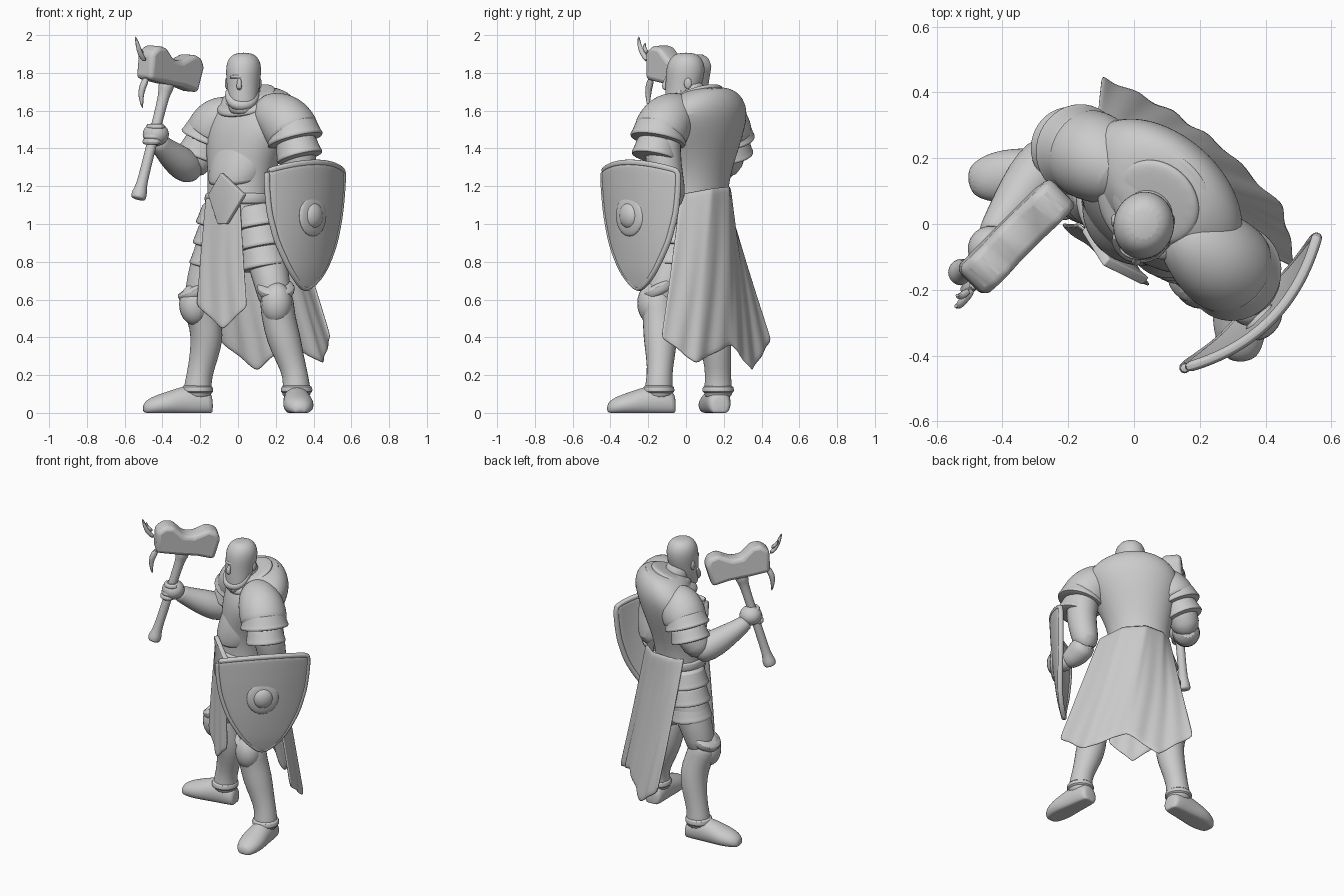
import bpy, bmesh, math
from mathutils import Vector as V, Matrix

if "Cube" in bpy.data.objects:
    bpy.data.objects.remove(bpy.data.objects["Cube"])

mat = bpy.data.materials.new("stone grey")
mat.use_nodes = True
mat.diffuse_color = (0.6, 0.6, 0.6, 1)
mat.node_tree.nodes["Principled BSDF"].inputs["Base Color"].default_value = (0.6, 0.6, 0.6, 1)

YAW = math.radians(-42)                      # the body is turned to its right
LEFT = V((math.cos(YAW), math.sin(YAW), 0))
FRONT = V((math.sin(YAW), -math.cos(YAW), 0))
UP = V((0, 0, 1))


def finish(name, bm, subsurf=0, thick=0, bevel=0):
    bmesh.ops.recalc_face_normals(bm, faces=bm.faces)
    me = bpy.data.meshes.new(name)
    bm.to_mesh(me)
    bm.free()
    me.materials.append(mat)
    ob = bpy.data.objects.new(name, me)
    bpy.context.collection.objects.link(ob)
    if thick:
        m = ob.modifiers.new("thickness", 'SOLIDIFY')
        m.thickness, m.offset = thick, 0
    if bevel:
        m = ob.modifiers.new("bevel", 'BEVEL')
        m.width, m.segments = bevel, 3
    if subsurf:
        m = ob.modifiers.new("smooth", 'SUBSURF')
        m.levels = m.render_levels = subsurf
    bpy.ops.object.select_all(action='DESELECT')
    ob.select_set(True)
    bpy.context.view_layer.objects.active = ob
    bpy.ops.object.shade_smooth_by_angle(angle=math.radians(40))
    return ob


def skin(name, rings, subsurf=2, **kw):
    """Closed surface through rings of equal length."""
    bm = bmesh.new()
    vs = [[bm.verts.new(p) for p in r] for r in rings]
    n = len(vs[0])
    for a, b in zip(vs, vs[1:]):
        for i in range(n):
            bm.faces.new((a[i], a[(i + 1) % n], b[(i + 1) % n], b[i]))
    bm.faces.new(vs[0])
    bm.faces.new(vs[-1])
    return finish(name, bm, subsurf, **kw)


def circle(n=16):
    return [(math.cos(2 * math.pi * i / n), math.sin(2 * math.pi * i / n)) for i in range(n)]


def tube(name, pts, n=14, subsurf=1):
    """Limb along points (x, y, z, radius)."""
    P = [V(p[:3]) for p in pts]
    T = [(P[min(i + 1, len(P) - 1)] - P[max(i - 1, 0)]).normalized() for i in range(len(P))]
    q, rings = UP.rotation_difference(T[0]), []
    for i, p in enumerate(P):
        if i:
            q = T[i - 1].rotation_difference(T[i]) @ q
        rings.append([p + q @ V((c * pts[i][3], s * pts[i][3], 0)) for c, s in circle(n)])
    return skin(name, rings, subsurf)


def loft(name, rows, yaw=YAW, tilt=0):
    """Stacked ovals (x, y, z, half width, half depth); tilt lowers the front."""
    l, f = V((math.cos(yaw), math.sin(yaw), 0)), V((math.sin(yaw), -math.cos(yaw), 0))
    return skin(name, [[V(r[:3]) + l * c * r[3] + f * s * r[4] - UP * tilt * s * r[4]
                        for c, s in circle()] for r in rows])


def ball(name, pos, size, yaw=0):
    bm = bmesh.new()
    bmesh.ops.create_uvsphere(bm, u_segments=20, v_segments=12, radius=1)
    bm.transform(Matrix.Translation(pos) @ Matrix.Rotation(yaw, 4, 'Z') @ Matrix.Diagonal((*size, 1)))
    return finish(name, bm)


def bands(name, p0, p1, r0, r1, n):
    """Overlapping flared armour plates between two points."""
    p0, p1 = V(p0), V(p1)
    for i in range(n):
        a, b = p0.lerp(p1, i / n), p0.lerp(p1, (i + 1.15) / n)
        r = r0 + (r1 - r0) * i / max(n - 1, 1)
        tube(f"{name}_{i + 1}", [(*a, r * .8), (*a.lerp(b, .1), r * .92), (*a.lerp(b, .75), r),
                                 (*a.lerp(b, .82), r * 1.05), (*a.lerp(b, .98), r * 1.05), (*b, r * .85)], 20)


def along(poly, t):
    x = t * (len(poly) - 1)
    i = min(int(x), len(poly) - 2)
    return V(poly[i]).lerp(V(poly[i + 1]), x - i)


def sheet(name, top, hem, fold, thick, nu=36, nv=14):
    """Hanging cloth between a top line and a hem, with folds growing downward."""
    bm = bmesh.new()
    g = [[bm.verts.new(along(top, u / nu).lerp(along(hem, u / nu), v / nv)
                       + FRONT * fold * (v / nv) * math.sin(u * 1.15 + .8 * math.sin(v * .3)))
          for u in range(nu + 1)] for v in range(nv + 1)]
    for v in range(nv):
        for u in range(nu):
            bm.faces.new((g[v][u], g[v][u + 1], g[v + 1][u + 1], g[v + 1][u]))
    return finish(name, bm, 1, thick)


# torso with broad hunched shoulders, belt and collar
loft("torso", [(.03, .06, .86, .12, .1), (.02, .06, .94, .18, .14), (0, .05, 1.05, .19, .155),
               (.01, .06, 1.2, .185, .155), (.03, .075, 1.33, .215, .175), (.06, .08, 1.45, .265, .195),
               (.087, .082, 1.56, .305, .2), (.09, .095, 1.64, .26, .17), (.085, .1, 1.69, .19, .135),
               (.075, .09, 1.71, .11, .09)], tilt=.22)
loft("belt", [(.005, .055, z, a, a - .03) for z, a in ((1.1, .18), (1.11, .2), (1.16, .2), (1.17, .18))])
for k, (r, z) in enumerate(((.185, 1.645), (.14, 1.675))):
    loft(f"collar_roll_{k + 1}", [(.065, .065, z + dz, r * s, r * s * .85) for dz, s in
                                  ((-.03, .85), (-.015, 1.05), (.015, 1.05), (.03, .85))], tilt=.4)
loft("chest_plate", [(-.005 + .03 * k, .03 + .02 * k, 1.22 + .1 * k, .155 + w, .145 + w) for k, w in
                     ((0, -.01), (.1, .01), (1, .035), (2, .04), (2.7, .035), (3, 0))], tilt=.15)

# head looking ahead, with a short square beard
face = math.radians(-12)
tube("neck", [(.06, .06, 1.6, .08), (.045, .03, 1.68, .08), (.035, .01, 1.76, .075)])
loft("head", [(.02, -.055, 1.58, .045, .04), (.022, -.05, 1.595, .072, .06), (.025, -.03, 1.66, .084, .083),
              (.028, -.01, 1.74, .088, .1), (.03, -.002, 1.82, .098, .108), (.03, 0, 1.875, .085, .09),
              (.03, 0, 1.908, .045, .05)], face)
tube("beard", [(-.055, -.03, 1.72, .012), (-.05, -.06, 1.66, .024), (-.02, -.088, 1.63, .03), (.02, -.095, 1.625, .03),
               (.06, -.085, 1.63, .03), (.09, -.055, 1.66, .024), (.105, -.02, 1.72, .012)], 10)
tube("nose", [(.008, -.1, 1.775, .01), (.006, -.113, 1.74, .014), (.006, -.116, 1.725, .016), (.008, -.1, 1.71, .01)], 10)
tube("brow", [(-.045, -.07, 1.775, .008), (-.02, -.095, 1.782, .011), (.01, -.102, 1.778, .01),
              (.045, -.093, 1.782, .011), (.08, -.07, 1.775, .008)], 8)
for side, x in (("right", -.06), ("left", .115)):
    ball(f"{side}_ear", (x, .01, 1.745), (.01, .02, .03))

# right arm, raised
tube("right_upper_arm", [(-.12, .21, 1.56, .1), (-.18, .23, 1.42, .098), (-.23, .22, 1.33, .095), (-.26, .18, 1.29, .08)])
tube("right_forearm", [(-.23, .24, 1.28, .05), (-.255, .2, 1.29, .088), (-.31, .13, 1.33, .09),
                       (-.37, .05, 1.38, .07), (-.42, -.02, 1.43, .052), (-.43, -.04, 1.45, .05)])
ball("right_hand", (-.435, -.075, 1.475), (.07, .07, .062), -.8)
H0, H1 = V((-.53, -.15, 1.13)), V((-.36, -.04, 1.81))
HD = (H1 - H0).normalized()
for i in range(4):
    p = H0 + HD * (.32 + .027 * i)
    q = [p + V((math.cos(a), math.sin(a), 0)) * .042 for a in (2.6, 3.5, 4.4, 5.3, 6.2)]
    tube(f"right_finger_{i + 1}", [(*v, .018) for v in q], 8)
tube("right_shoulder_cap", [(-.01, .13, 1.575, .07), (-.045, .155, 1.575, .115), (-.105, .195, 1.545, .138),
                            (-.15, .22, 1.475, .14), (-.155, .22, 1.46, .12)], 20, 2)
bands("right_arm_plate", (-.135, .215, 1.53), (-.2, .235, 1.37), .136, .118, 2)

# left arm, behind the shield
tube("left_upper_arm", [(.28, -.12, 1.55, .11), (.32, -.13, 1.38, .1), (.33, -.1, 1.24, .09),
                        (.32, -.08, 1.14, .085), (.31, -.1, 1.09, .06)])
tube("left_forearm", [(.33, -.06, 1.12, .06), (.32, -.11, 1.1, .085), (.33, -.19, 1.06, .07), (.36, -.24, 1.04, .05)])
ball("left_hand", (.35, -.25, 1.05), (.06, .06, .055))
tube("left_shoulder_cap", [(.12, .01, 1.59, .07), (.165, -.03, 1.59, .118), (.24, -.095, 1.56, .146),
                           (.295, -.14, 1.48, .15), (.3, -.145, 1.465, .13)], 20, 2)
bands("left_arm_plate", (.28, -.13, 1.54), (.325, -.165, 1.36), .145, .12, 2)

# legs: thigh, greave, knee guard, layered hip plates
LEGS = {
    "right": dict(
        thigh=[(-.05, .11, 1.0, .11), (-.1, .12, .9, .125), (-.15, .13, .77, .11), (-.19, .12, .65, .095), (-.2, .12, .56, .085)],
        shin=[(-.225, .11, .65, .075), (-.215, .115, .59, .095), (-.185, .13, .51, .087), (-.16, .15, .41, .092),
              (-.18, .165, .3, .078), (-.205, .17, .2, .068), (-.215, .17, .12, .078), (-.215, .17, .07, .078)],
        knee=(-.23, .09, .575), heel=(-.135, .18), toe=(-.505, .13), hip=((-.07, .11, 1.1), (-.13, .125, .78))),
    "left": dict(
        thigh=[(.1, .0, 1.0, .11), (.14, -.02, .9, .12), (.16, -.07, .77, .105), (.19, -.12, .65, .095), (.2, -.13, .56, .085)],
        shin=[(.2, -.15, .66, .075), (.205, -.15, .59, .095), (.215, -.14, .5, .09), (.24, -.135, .4, .094),
              (.275, -.135, .29, .077), (.305, -.14, .2, .067), (.31, -.145, .12, .078), (.31, -.145, .07, .078)],
        knee=(.205, -.18, .58), heel=(.3, -.055), toe=(.33, -.42), hip=((.09, -.02, 1.1), (.145, -.055, .78))),
}
FOOT = ((0, .04, .08), (.04, .062, .12), (.25, .07, .15), (.45, .075, .14), (.68, .085, .11), (.88, .07, .085), (1, .035, .05))
for side, d in LEGS.items():
    tube(f"{side}_thigh", d["thigh"])
    tube(f"{side}_greave", d["shin"])
    k = V(d["knee"])
    out = (V((*d["toe"], 0)) - V((*d["heel"], 0))).normalized()
    ball(f"{side}_knee_guard", k, (.082, .078, .11))
    c = V(d["shin"][0][:3])
    tube(f"{side}_knee_cuff", [(*(c + UP * z + out * z * .5), r) for z, r in
                               ((-.04, .085), (-.02, .1), (.01, .104), (.025, .09))], 18)
    a = V(d["shin"][-2][:3])
    tube(f"{side}_ankle_rim", [(*(a + UP * z), r) for z, r in ((-.02, .07), (-.01, .088), (.02, .084), (.03, .065))], 18)
    bands(f"{side}_hip_plate", *d["hip"], .13, .125, 3)
    heel, toe = V((*d["heel"], 0)), V((*d["toe"], 0))
    w = out.cross(UP)
    skin(f"{side}_boot", [[heel.lerp(toe, t) + w * c * hw + UP * max(0, h * (.4 + .6 * s)) for c, s in circle()]
                          for t, hw, h in FOOT])

# cloth: back skirt, front panel and its diamond plate
sheet("back_skirt", [(-.12, .19, 1.2), (-.04, .23, 1.2), (.09, .225, 1.2), (.2, .135, 1.19), (.25, -.03, 1.16)],
      [(-.1, .45, .38), (.1, .35, .22), (.26, .24, .36), (.45, .05, .26), (.49, -.13, .4)], .006, .014)
sheet("front_panel", [(-.17, .0, 1.14), (-.08, -.08, 1.14), (.01, -.13, 1.14)],
      [(-.22, .0, .57), (-.08, -.11, .44), (.045, -.19, .56)], .004, .012, 16)
bm = bmesh.new()
mid = V((-.075, -.105, 1.135))
bm.faces.new([bm.verts.new(mid + LEFT * u + UP * w + FRONT * (.015 - abs(u) * .3))
              for u, w in ((0, .135), (.13, .02), (.03, -.135), (-.03, -.135), (-.12, .02))])
finish("diamond_plate", bm, 0, .03, .006)

# hammer: handle, two lobed head and tied wisps
at = lambda t, r: (*H0.lerp(H1, t), r)
tube("hammer_handle", [at(0, .03), at(.01, .042), at(.06, .042), at(.1, .028), at(.3, .028), at(.6, .028),
                       at(.83, .03), at(.85, .042), at(.9, .042), at(1, .04)])
A = V((.69, .69, -.14)).normalized()
U = (HD - A * HD.dot(A)).normalized()
W = A.cross(U)
side_shape = ((-.19, -.07), (-.06, -.075), (.07, -.075), (.18, -.09), (.2, .05), (.175, .095), (.115, .11), (.03, .06),
              (-.03, .06), (-.1, .115), (-.16, .115), (-.205, .07))
skin("hammer_head", [[H1 + A * a + U * h + W * s for a, h in side_shape] for s in (-.06, .06)], 0, bevel=.024)
tube("hammer_wisp_upper", [(-.49, -.2, 1.86, .015), (-.52, -.23, 1.9, .016), (-.53, -.25, 1.95, .012), (-.545, -.25, 1.995, .005)], 8)
tube("hammer_wisp_side", [(-.5, -.2, 1.9, .014), (-.53, -.225, 1.93, .012), (-.54, -.215, 1.96, .005)], 8)
tube("hammer_wisp_lower", [(-.48, -.18, 1.78, .02), (-.51, -.2, 1.72, .022), (-.515, -.2, 1.67, .015), (-.505, -.2, 1.61, .004)], 8)

# shield: curved plate, raised rim and boss
S_MID, S_U, S_N = V((.355, -.24, 0)), V((.71, .7, 0)), V((.7, -.71, 0))
WIDTHS = [(.283, 1.28, 0), (.282, 1.2, 0), (.265, 1.06, 0), (.215, .9, 0), (.125, .75, 0), (.012, .645, 0)]


def shield_point(s, t, lift=0):
    w, z, _ = along(WIDTHS, t)
    return (S_MID + S_U * s * w + S_N * (.08 * (1 - (s * w / .283) ** 2) - .075 * t * t + lift)
            + UP * (z + .045 * (1 - s * s) * (1 - t)))


bm = bmesh.new()
N = 16
g = [[bm.verts.new(shield_point(-1 + 2 * i / N, j / N)) for i in range(N + 1)] for j in range(N + 1)]
for j in range(N):
    for i in range(N):
        bm.faces.new((g[j][i], g[j][i + 1], g[j + 1][i + 1], g[j + 1][i]))
finish("shield", bm, 1, .028)
edge = ([shield_point(-1 + i / 8, 0) for i in range(16)] + [shield_point(1, j / 12) for j in range(12)]
        + [shield_point(-1, 1 - j / 12) for j in range(12)])
tube("shield_rim", [(*p, .018) for p in edge + edge[:1]], 8)
boss = shield_point(-.05, .45, .006)
ball("shield_boss_base", boss, (.1, .022, .11), math.radians(45))
ball("shield_boss", boss, (.065, .042, .07), math.radians(45))
